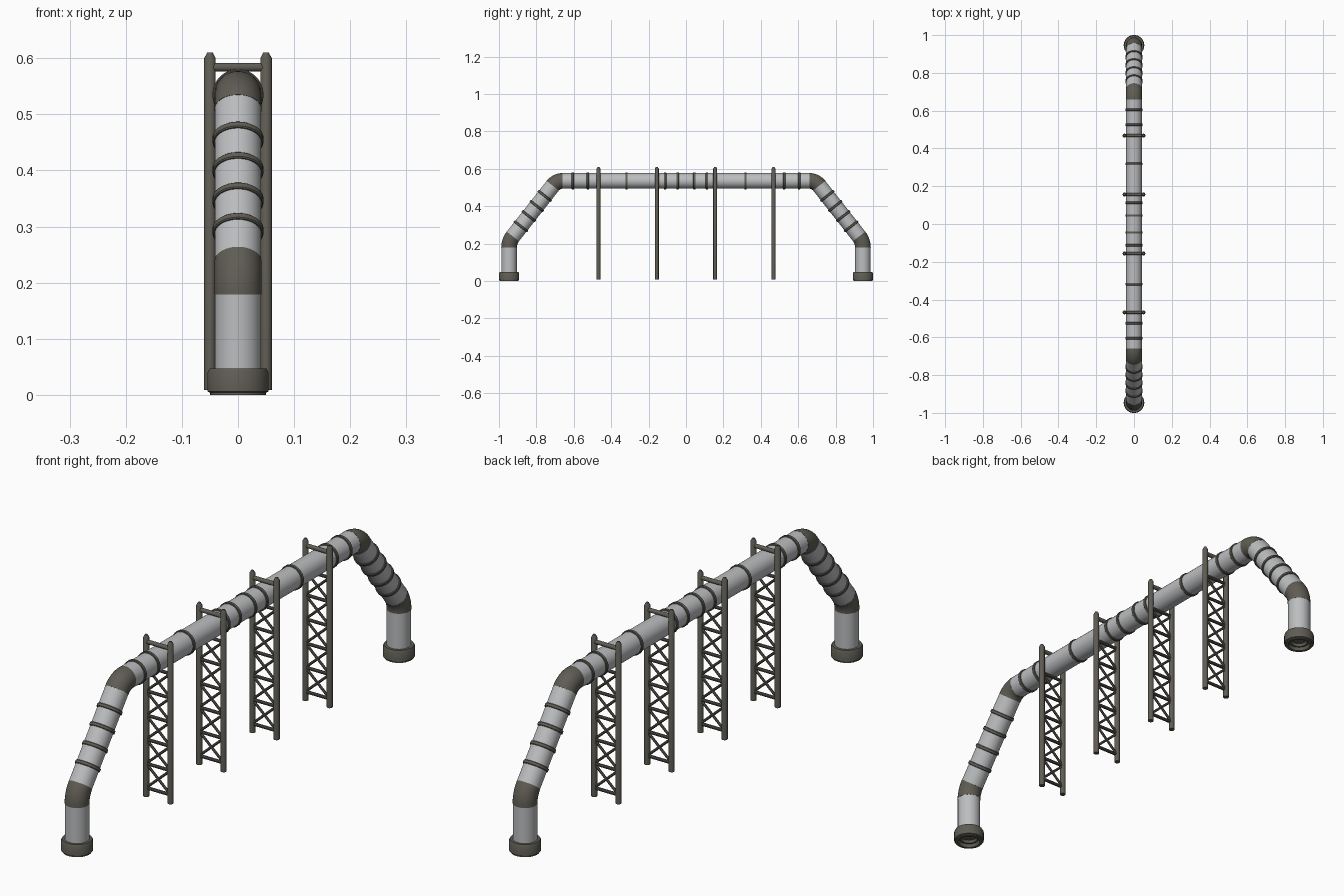
import bpy, bmesh, math
from mathutils import Vector

if "Cube" in bpy.data.objects:
    bpy.data.objects.remove(bpy.data.objects["Cube"])


def material(name, rgb):
    m = bpy.data.materials.new(name)
    m.diffuse_color = (*rgb, 1)
    m.use_nodes = True
    m.node_tree.nodes["Principled BSDF"].inputs["Base Color"].default_value = m.diffuse_color
    return m


LIGHT = material("pale grey pipe", (0.50, 0.51, 0.52))
DARK = material("dark olive metal", (0.115, 0.108, 0.088))


def finish(name, bm, mat):
    bmesh.ops.recalc_face_normals(bm, faces=bm.faces)
    me = bpy.data.meshes.new(name)
    bm.to_mesh(me)
    bm.free()
    me.materials.append(mat)
    ob = bpy.data.objects.new(name, me)
    bpy.context.collection.objects.link(ob)
    bpy.ops.object.select_all(action='DESELECT')
    ob.select_set(True)
    bpy.context.view_layer.objects.active = ob
    bpy.ops.object.shade_smooth_by_angle(angle=math.radians(35))
    return ob


def rings(bm, stations, seg):
    """Skin rings given as (centre, direction, radius) and cap both ends."""
    loops = []
    for c, d, r in stations:
        d = Vector(d).normalized()
        u = Vector((1, 0, 0)) if abs(d.x) < 0.5 else Vector((0, 1, 0))
        u = (u - d * u.dot(d)).normalized()
        v = d.cross(u)
        loops.append([bm.verts.new(Vector(c) + r * (math.cos(a) * u + math.sin(a) * v))
                      for a in (2 * math.pi * (i + 0.5) / seg for i in range(seg))])
    for a, b in zip(loops, loops[1:]):
        for i in range(seg):
            j = (i + 1) % seg
            bm.faces.new((a[i], a[j], b[j], b[i]))
    bm.faces.new(loops[0])
    bm.faces.new(loops[-1])


def rod(bm, p, q, r, seg=10):
    p, q = Vector(p), Vector(q)
    rings(bm, [(p, q - p, r), (q, q - p, r)], seg)


def band(bm, c, d, r=0.0455, w=0.0065):
    """Clamp ring with slightly chamfered edges."""
    c, d = Vector(c), Vector(d).normalized()
    rings(bm, [(c + d * o, d, k) for o, k in
               ((-w, r - 0.002), (-w * 0.7, r), (w * 0.7, r), (w, r - 0.002))], 40)


R, TOP, T = 0.0415, 0.535, 0.033
SEG = 40


def elbow(bm, corner, d0, d1):
    """Circular bend tangent to both directions at distance T from the corner."""
    ang = d0.angle(d1)
    rad = T / math.tan(ang / 2)
    n = (d1 - d0 * d0.dot(d1)).normalized()
    start = corner - d0 * T
    st = []
    for i in range(11):
        a = ang * i / 10
        st.append((start + n * rad * (1 - math.cos(a)) + d0 * rad * math.sin(a),
                   d0 * math.cos(a) + n * math.sin(a), R + 0.0005))
    rings(bm, st, SEG)


for s, side in ((-1, "front"), (1, "back")):
    low = Vector((0, s * 0.946, 0.212))
    high = Vector((0, s * 0.692, TOP))
    up = Vector((0, 0, 1))
    slope = (high - low).normalized()
    inward = Vector((0, -s, 0))

    # Riser and sloping pipe
    bm = bmesh.new()
    rod(bm, (0, low.y, 0.03), low - up * T, R, SEG)
    finish(side + "_riser_pipe", bm, LIGHT)
    a, b = low + slope * T, high - slope * T
    bm = bmesh.new()
    rod(bm, a, b, R, SEG)
    finish(side + "_sloping_pipe", bm, LIGHT)

    # Bends
    bm = bmesh.new()
    elbow(bm, low, up, slope)
    elbow(bm, high, slope, inward)
    finish(side + "_elbows", bm, DARK)

    # Clamp bands on the slope
    bm = bmesh.new()
    for i in range(1, 5):
        band(bm, a.lerp(b, i / 5), slope)
    finish(side + "_slope_bands", bm, DARK)

    # Hollow-bottomed base collar
    bm = bmesh.new()
    rings(bm, [((0, low.y, z), up, r) for r, z in
               ((0.026, 0.022), (0.030, 0.012), (0.036, 0.012), (0.040, 0.0),
                (0.050, 0.0), (0.050, 0.004), (0.0545, 0.006), (0.0545, 0.040),
                (0.051, 0.047), (0.040, 0.047))], SEG)
    finish(side + "_base_collar", bm, DARK)

# Horizontal pipe
bm = bmesh.new()
rod(bm, (0, -0.692 + T, TOP), (0, 0.692 - T, TOP), R, SEG)
finish("top_pipe", bm, LIGHT)

# Clamp bands on the horizontal pipe
bm = bmesh.new()
for y in (0.045, 0.112, 0.318, 0.525, 0.605):
    for s in (-1, 1):
        band(bm, (0, s * y, TOP), (0, 1, 0))
finish("top_pipe_bands", bm, DARK)

# Lattice support towers
X = 0.05
for n, y in enumerate((-0.468, -0.156, 0.156, 0.468), 1):
    bm = bmesh.new()
    for s in (-1, 1):
        rings(bm, [((s * X, y, z), (0, 0, 1), r) for z, r in
                   ((0.009, 0.0105), (0.600, 0.0105), (0.610, 0.005))], 14)
    finish(f"tower_{n}_posts", bm, DARK)

    bm = bmesh.new()
    rod(bm, (-X, y, 0.584), (X, y, 0.584), 0.008, 12)
    levels = [0.04 + 0.09 * i for i in range(6)]
    for z in levels:
        rod(bm, (-X, y, z), (X, y, z), 0.006)
    for z0, z1 in zip(levels, levels[1:]):
        rod(bm, (-X, y, z0), (X, y, z1), 0.005, 8)
        rod(bm, (X, y, z0), (-X, y, z1), 0.005, 8)
    finish(f"tower_{n}_bracing", bm, DARK)
